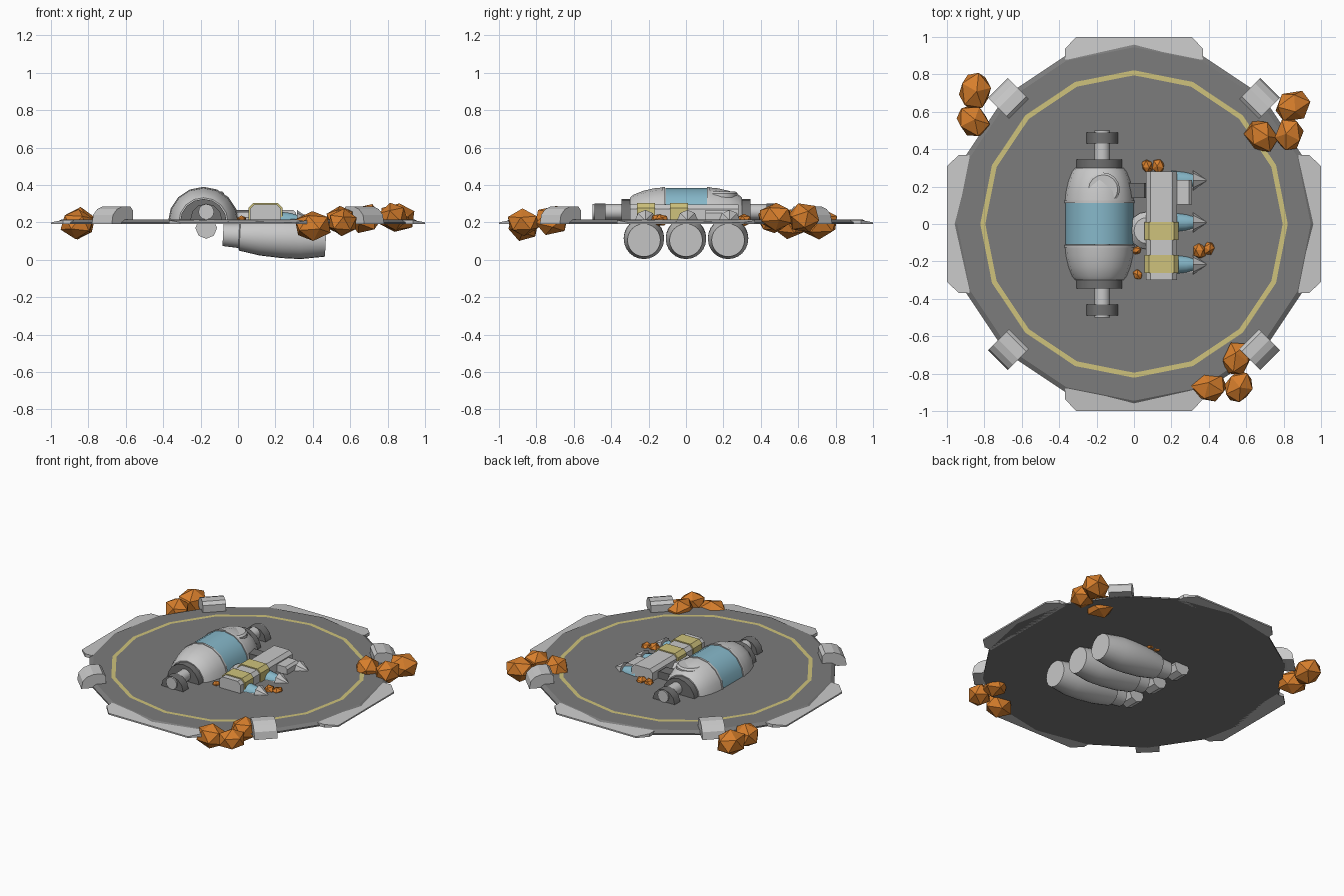
import bpy, bmesh, math, random
from mathutils import Vector, Matrix

if "Cube" in bpy.data.objects:
    bpy.data.objects.remove(bpy.data.objects["Cube"])
random.seed(4)


def material(name, rgb):
    m = bpy.data.materials.new(name)
    m.use_nodes = True
    m.diffuse_color = (*rgb, 1)
    m.node_tree.nodes["Principled BSDF"].inputs["Base Color"].default_value = (*rgb, 1)
    return m


LIGHT = material("light grey", (0.58, 0.58, 0.58))
DECK = material("deck grey", (0.2, 0.2, 0.2))
DARK = material("dark metal", (0.16, 0.16, 0.16))
ORANGE = material("orange crystal", (0.68, 0.21, 0.025))
YELLOW = material("pale yellow", (0.62, 0.54, 0.2))
BLUE = material("glass blue", (0.24, 0.48, 0.59))


def finish(bm, name, *mats, smooth=False):
    bmesh.ops.recalc_face_normals(bm, faces=bm.faces)
    me = bpy.data.meshes.new(name)
    bm.to_mesh(me)
    bm.free()
    ob = bpy.data.objects.new(name, me)
    bpy.context.collection.objects.link(ob)
    for m in mats:
        me.materials.append(m)
    if smooth:
        bpy.ops.object.select_all(action='DESELECT')
        ob.select_set(True)
        bpy.context.view_layer.objects.active = ob
        bpy.ops.object.shade_smooth_by_angle(angle=math.radians(32))
    return ob


def lathe(name, profile, center, axis, mat, sides=16, half=False, smooth=True):
    """Turn (position, radius) pairs round the x, y or z axis; half keeps the upper side."""
    bm = bmesh.new()
    count = sides // 2 + 1 if half else sides
    rings = []
    for t, r in profile:
        ring = []
        for i in range(count):
            a = math.tau * i / sides
            u, v = r * math.cos(a), r * math.sin(a)
            p = {"x": (t, u, v), "y": (u, t, v), "z": (u, v, t)}[axis]
            ring.append(bm.verts.new(Vector(p) + Vector(center)))
        rings.append(ring)
    for lo, hi in zip(rings, rings[1:]):
        for i in range(count - 1 if half else count):
            j = (i + 1) % count
            bm.faces.new((lo[i], lo[j], hi[j], hi[i]))
    bm.faces.new(rings[0])
    bm.faces.new(rings[-1])
    return finish(bm, name, mat, smooth=smooth)


def prism(name, outline, depth, place, mat):
    """Extrude an outline (x, z) evenly along y, then place it with a matrix."""
    bm = bmesh.new()
    ends = [[bm.verts.new(place @ Vector((x, s * depth / 2, z))) for x, z in outline]
            for s in (-1, 1)]
    for e in ends:
        bm.faces.new(e)
    for i in range(len(outline)):
        j = (i + 1) % len(outline)
        bm.faces.new((ends[0][i], ends[0][j], ends[1][j], ends[1][i]))
    return finish(bm, name, mat)


def crystal(name, x, y, z, r, stretch=1.15):
    bm = bmesh.new()
    bmesh.ops.create_icosphere(bm, subdivisions=1, radius=r)
    turn = Matrix.Rotation(random.uniform(0, 6), 4, 'Z') @ Matrix.Rotation(random.uniform(0, 1), 4, 'X')
    bm.transform(Matrix.Translation((x, y, z)) @ turn @ Matrix.Diagonal((stretch, 0.95, 0.9, 1)))
    return finish(bm, name, ORANGE)


# Landing deck with a sloped rim
lathe("deck", [(0.19, 0.97), (0.2, 0.97), (0.215, 0.945)], (0, 0, 0), "z", DECK, smooth=False)

# Painted guide ring
bm = bmesh.new()
rings = [[bm.verts.new((r * math.cos(math.tau * i / 16), r * math.sin(math.tau * i / 16), 0.218))
          for i in range(16)] for r in (0.795, 0.822)]
for i in range(16):
    j = (i + 1) % 16
    bm.faces.new((rings[0][i], rings[1][i], rings[1][j], rings[0][j]))
finish(bm, "guide_ring", YELLOW)

# Edge plates on the four sides, clamps on the diagonals
for k in range(4):
    turn = Matrix.Rotation(k * math.pi / 2, 4, 'Z')
    bm = bmesh.new()
    outline = [(0.88, -0.37), (0.935, -0.37), (1.0, -0.31), (1.0, 0.31), (0.935, 0.37), (0.88, 0.37)]
    low = [bm.verts.new(turn @ Vector((x, y, 0.19))) for x, y in outline]
    top = [bm.verts.new(turn @ Vector((x, y, 0.212 if x < 0.99 else 0.2))) for x, y in outline]
    bm.faces.new(low)
    bm.faces.new(top)
    for i in range(6):
        j = (i + 1) % 6
        bm.faces.new((low[i], low[j], top[j], top[i]))
    finish(bm, f"edge_plate_{k}", LIGHT)
    clamp = [(0.87, 0.2), (0.87, 0.265), (0.89, 0.285), (0.95, 0.285), (0.99, 0.27),
             (1.02, 0.24), (1.03, 0.19), (0.98, 0.19)]
    prism(f"edge_clamp_{k}", clamp, 0.15, Matrix.Rotation((k + 0.5) * math.pi / 2, 4, 'Z'), LIGHT)

# Main hull: half sunk into the deck
HX = -0.185
lathe("hull_window", [(-0.11, 0.184), (0.115, 0.184)], (HX, 0, 0.2), "y", BLUE, half=True)
for side, name in ((1, "back"), (-1, "front")):
    dome = [(0.115, 0.187), (0.17, 0.182), (0.23, 0.168), (0.28, 0.148), (0.3, 0.132)]
    lathe(f"hull_{name}", [(side * t, r) for t, r in dome], (HX, 0, 0.2), "y", LIGHT, half=True)
    lathe(f"hull_band_{name}", [(side * 0.112, 0.19), (side * 0.126, 0.19)],
          (HX, 0, 0.2), "y", LIGHT, half=True)
    lathe(f"end_ring_{name}", [(side * 0.295, 0.125), (side * 0.345, 0.125)],
          (HX, 0, 0.2), "y", DARK, half=True)
    lathe(f"end_collar_{name}", [(side * 0.43, 0.085), (side * 0.49, 0.085)],
          (-0.17, 0, 0.215), "y", DARK, sides=12, half=True)
lathe("axle", [(-0.5, 0.042), (0.5, 0.042)], (-0.17, 0, 0.256), "y", LIGHT, sides=12)
lathe("roof_hatch", [(0.3, 0.09), (0.355, 0.09), (0.366, 0.078)], (-0.165, 0.185, 0), "z", LIGHT)

# Cargo crate with two straps
crate = [(-0.082, 0.2), (-0.082, 0.272), (-0.06, 0.295), (0.06, 0.295), (0.082, 0.272), (0.082, 0.2)]
strap = [(x * 1.1, 0.2 + (z - 0.2) * 1.08) for x, z in crate]
prism("cargo_crate", crate, 0.58, Matrix.Translation((0.147, -0.01, 0)), LIGHT)
for n, y in enumerate((-0.213, -0.038)):
    prism(f"crate_strap_{n}", strap, 0.097, Matrix.Translation((0.147, y, 0)), YELLOW)
box = [(-0.05, 0.2), (-0.05, 0.265), (0.035, 0.265), (0.05, 0.25), (0.05, 0.2)]
prism("side_box", box, 0.13, Matrix.Translation((0.26, 0.17, 0)), LIGHT)
prism("hull_connector", box, 0.08, Matrix.Translation((0.02, 0.18, 0)), DARK)
lathe("round_tank", [(0.2, 0.1), (0.225, 0.1), (0.255, 0.07)], (0.07, -0.035, 0), "z", LIGHT)

# Three rows: pod below the deck, small probe above it
pod = [(-0.08, 0.06), (0.005, 0.066), (0.01, 0.08), (0.12, 0.1), (0.24, 0.108), (0.34, 0.108), (0.47, 0.088)]
for n, y in enumerate((-0.225, 0, 0.225)):
    ob = lathe(f"pod_{n}", pod, (0, 0, 0), "x", LIGHT, sides=24)
    ob.location = (0, y, 0.129)
    ob.rotation_euler.y = math.radians(3)
    lathe(f"pod_coupling_{n}", [(-0.05, 0.058), (0.05, 0.058)], (-0.17, y, 0.17), "y", LIGHT, sides=8)
    lathe(f"probe_glass_{n}", [(0.2, 0.055), (0.28, 0.045), (0.33, 0.03)],
          (0, y + 0.008, 0.205), "x", BLUE, sides=12, half=True)
    lathe(f"probe_tip_{n}", [(0.315, 0.056), (0.39, 0.003)], (0, y + 0.008, 0.21), "x", LIGHT,
          sides=8, half=True, smooth=False)

# Crystal clusters on the rim
clusters = {
    "back_right": [(-0.85, 0.71, 0.195, 0.097), (-0.86, 0.55, 0.19, 0.09)],
    "back_left": [(0.85, 0.63, 0.225, 0.092), (0.68, 0.47, 0.22, 0.09), (0.83, 0.48, 0.23, 0.085)],
    "front_left": [(0.40, -0.87, 0.18, 0.092), (0.56, -0.87, 0.2, 0.083), (0.55, -0.72, 0.21, 0.088)],
}
for name, rocks in clusters.items():
    for n, rock in enumerate(rocks):
        crystal(f"crystal_{name}_{n}", *rock)

# Small crystal chips around the cargo
for n, (x, y, r) in enumerate([(0.07, 0.31, 0.035), (0.13, 0.31, 0.038), (0.35, -0.145, 0.04),
                               (0.4, -0.13, 0.035), (0.02, -0.27, 0.028), (0.015, -0.14, 0.025)]):
    crystal(f"crystal_chip_{n}", x, y, 0.212, r)
